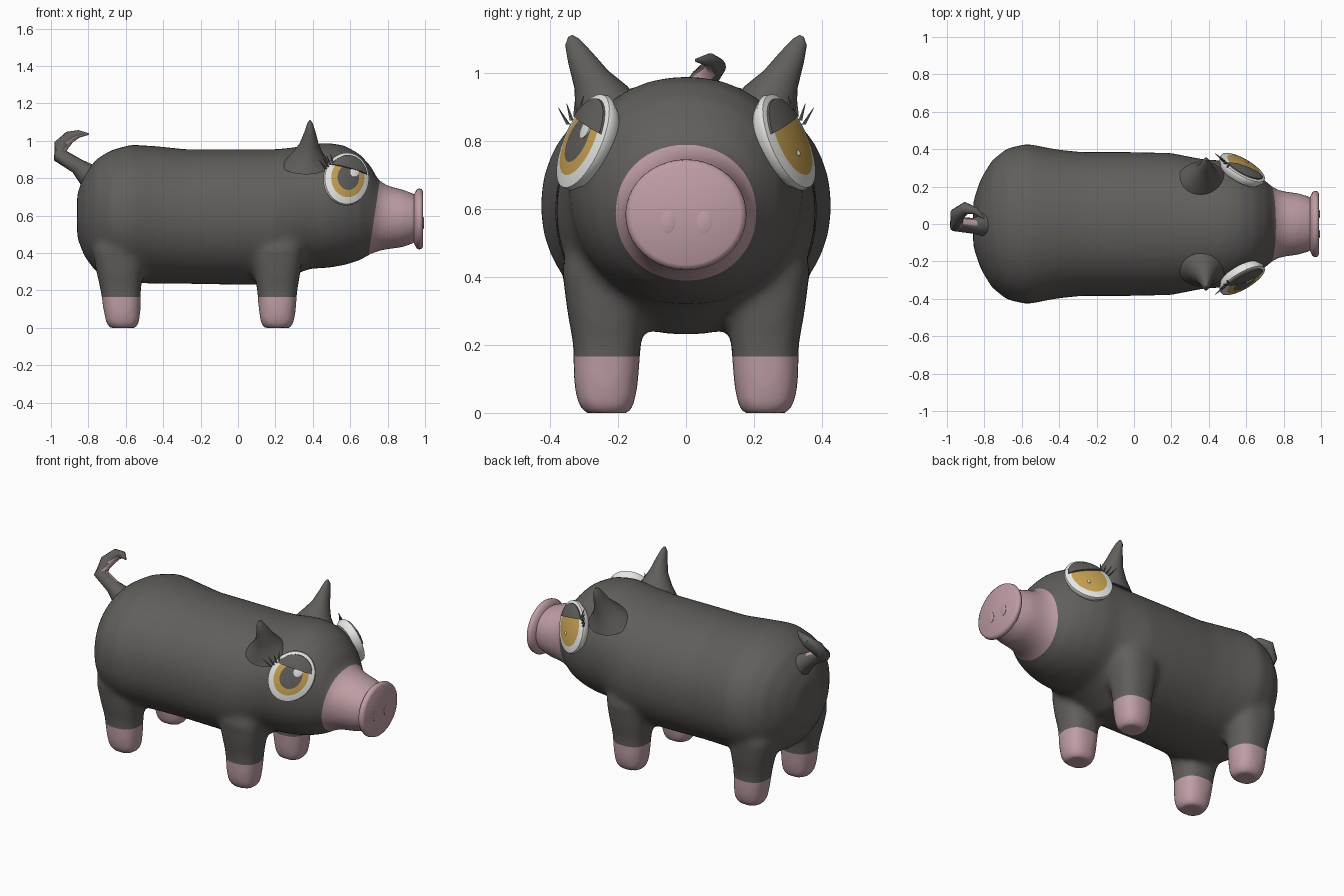
import bpy, bmesh, math
from mathutils import Vector as V

cube = bpy.data.objects.get("Cube")
if cube:
    bpy.data.objects.remove(cube, do_unlink=True)


def material(name, rgb):
    m = bpy.data.materials.new(name)
    m.use_nodes = True
    m.diffuse_color = (*rgb, 1)
    bsdf = m.node_tree.nodes["Principled BSDF"]
    bsdf.inputs["Base Color"].default_value = (*rgb, 1)
    bsdf.inputs["Roughness"].default_value = 0.8
    return m


MATS = [material("charcoal skin", (0.12, 0.113, 0.105)),
        material("pink skin", (0.52, 0.34, 0.37)),
        material("eye white", (0.8, 0.8, 0.78)),
        material("gold iris", (0.58, 0.36, 0.085))]
DARK, PINK, WHITE, GOLD = range(4)


def finish(name, bm, angle=50):
    bmesh.ops.recalc_face_normals(bm, faces=bm.faces[:])
    me = bpy.data.meshes.new(name)
    bm.to_mesh(me)
    bm.free()
    ob = bpy.data.objects.new(name, me)
    bpy.context.collection.objects.link(ob)
    for m in MATS:
        me.materials.append(m)
    bpy.ops.object.select_all(action="DESELECT")
    ob.select_set(True)
    bpy.context.view_layer.objects.active = ob
    bpy.ops.object.shade_smooth_by_angle(angle=math.radians(angle))
    return ob


def loft(bm, rings, mats=(DARK,), n=24, power=2.0):
    """Skin rings of (centre, u, v); one material per band, the last repeats."""
    def bend(t):
        return math.copysign(abs(t) ** (2 / power), t)
    loops = []
    for c, u, v in rings:
        angles = [2 * math.pi * i / n for i in range(n)]
        loops.append([bm.verts.new(V(c) + V(u) * bend(math.cos(a)) + V(v) * bend(math.sin(a)))
                      for a in angles])
    for k, (a, b) in enumerate(zip(loops, loops[1:])):
        for i in range(n):
            j = (i + 1) % n
            f = bm.faces.new((a[i], a[j], b[j], b[i]))
            f.material_index = mats[min(k, len(mats) - 1)]
    bm.faces.new(loops[0]).material_index = mats[0]
    bm.faces.new(loops[-1]).material_index = mats[-1]


# Trunk, head and snout: x, bottom, top, half width
TRUNK = [(-0.86, 0.48, 0.72, 0.12), (-0.82, 0.38, 0.82, 0.24), (-0.76, 0.30, 0.90, 0.34),
         (-0.68, 0.26, 0.95, 0.405), (-0.57, 0.24, 0.98, 0.43), (-0.42, 0.235, 0.97, 0.40),
         (-0.28, 0.235, 0.955, 0.385), (0.0, 0.23, 0.955, 0.385), (0.2, 0.23, 0.955, 0.38),
         (0.3, 0.28, 0.965, 0.36), (0.38, 0.315, 0.98, 0.345), (0.48, 0.32, 0.99, 0.34),
         (0.57, 0.335, 0.975, 0.315), (0.65, 0.36, 0.93, 0.275), (0.71, 0.395, 0.865, 0.225),
         (0.75, 0.41, 0.79, 0.19), (0.8, 0.42, 0.76, 0.175), (0.88, 0.43, 0.74, 0.165),
         (0.96, 0.46, 0.71, 0.14)]
bm = bmesh.new()
loft(bm, [((x, 0, (lo + hi) / 2), (0, w, 0), (0, 0, (hi - lo) / 2)) for x, lo, hi, w in TRUNK],
     n=40, power=2.1)

# Legs: height, radius along x, radius along y, sideways position
LEG = [(-0.008, 0.065, 0.06, 0.23), (0.025, 0.09, 0.085, 0.235), (0.1, 0.1, 0.096, 0.235),
       (0.2, 0.108, 0.1, 0.232), (0.3, 0.125, 0.115, 0.235), (0.42, 0.14, 0.125, 0.24),
       (0.52, 0.1, 0.1, 0.24)]
for x, lean in ((0.21, 0), (-0.615, -0.06)):
    for s in (1, -1):
        loft(bm, [((x + lean * z, s * y, z), (rx, 0, 0), (0, ry, 0)) for z, rx, ry, y in LEG],
             power=2.5)
body = finish("body", bm)

# Fuse trunk and legs into one soft skin
remesh = body.modifiers.new("fuse", "REMESH")
remesh.mode = "VOXEL"
remesh.voxel_size = 0.018
soft = body.modifiers.new("soften", "SMOOTH")
soft.iterations = 10
fused = bpy.data.meshes.new_from_object(body.evaluated_get(bpy.context.evaluated_depsgraph_get()))
bpy.data.objects.remove(body, do_unlink=True)
bm = bmesh.new()
bm.from_mesh(fused)

# Cut clean borders for hooves and snout, then colour by region
hoof_z, snout_at, snout_dir = 0.165, V((0.73, 0, 0.6)), V((1, 0, -0.15))
for co, no in ((V((0, 0, hoof_z)), V((0, 0, 1))), (snout_at, snout_dir)):
    bmesh.ops.bisect_plane(bm, geom=bm.verts[:] + bm.edges[:] + bm.faces[:],
                           plane_co=co, plane_no=no)
for f in bm.faces:
    c = f.calc_center_median()
    f.material_index = PINK if c.z < hoof_z or (c - snout_at).dot(snout_dir) > 0 else DARK
for v in bm.verts:
    v.co.z = max(v.co.z, 0)
finish("body", bm, 80)

# Snout plate with a rounded rim
bm = bmesh.new()
loft(bm, [((x, 0, 0.582), (0, 0.178 * f, 0), (0, 0, 0.163 * f))
          for x, f in ((0.94, 0.8), (0.955, 0.96), (0.968, 1), (0.982, 0.98), (0.99, 0.9))],
     (PINK,), n=40)
finish("snout_plate", bm)

for s, side in ((1, "left"), (-1, "right")):
    # Nostril
    bm = bmesh.new()
    loft(bm, [((x, s * 0.053, 0.56), (0, 0.022 * f, 0), (0, 0, 0.032 * f))
              for x, f in ((0.985, 1), (0.992, 1), (0.994, 0.8))], (PINK,), n=20)
    finish(side + "_nostril", bm, 30)

    # Ear: x, y, z, radius along x, thickness
    bm = bmesh.new()
    loft(bm, [((x, s * y, z), (r, 0, 0), (0, s * t, -0.5 * t)) for x, y, z, r, t in
              ((0.365, 0.235, 0.87, 0.13, 0.1), (0.37, 0.25, 0.925, 0.085, 0.075),
               (0.38, 0.278, 0.98, 0.052, 0.05), (0.385, 0.312, 1.045, 0.03, 0.034),
               (0.385, 0.335, 1.09, 0.015, 0.02), (0.385, 0.34, 1.108, 0.004, 0.006))])
    finish(side + "_ear", bm)

    # Eye frame
    mid, eu, ev = V((0.58, s * 0.298, 0.797)), V((0.12, -0.06 * s, 0)), V((0, -0.052 * s, 0.14))
    en = eu.cross(ev).normalized()
    en *= math.copysign(1, en.y * s)

    def on_eye(u, v, d):
        return mid + eu * u + ev * v + en * d

    def dome(bm, rings, mats, u=0, v=0):
        loft(bm, [(on_eye(u, v, d), eu * f, ev * f) for f, d in rings], mats, n=40)

    # Eyeball with white rim, iris and, on one side, a pupil
    bm = bmesh.new()
    dome(bm, [(0.85, -0.04), (1, -0.01), (0.98, 0.006), (0.86, 0.012), (0.74, 0.017),
              (0.48, 0.024), (0.2, 0.028)],
         (WHITE,) * 4 + (GOLD, DARK if s < 0 else GOLD))
    finish(side + "_eye", bm)

    # Glint
    bm = bmesh.new()
    u, v, r = (0.26, 0.2, 0.19) if s < 0 else (0.1, -0.3, 0.06)
    dome(bm, [(r, 0.022), (r, 0.029), (r * 0.7, 0.031)], (WHITE,), u, v)
    finish(side + "_glint", bm)

    # Drooping upper eyelid
    bm = bmesh.new()
    dome(bm, [(0.88, 0.0), (0.87, 0.018), (0.6, 0.032), (0.2, 0.038)], (DARK,))
    cut = bmesh.ops.bisect_plane(bm, geom=bm.verts[:] + bm.edges[:] + bm.faces[:],
                                 plane_co=on_eye(0, 0.34, 0),
                                 plane_no=ev.normalized() + eu.normalized() * 0.12,
                                 clear_inner=True)
    rim = [e for e in cut["geom_cut"] if isinstance(e, bmesh.types.BMEdge)]
    bmesh.ops.holes_fill(bm, edges=rim)
    finish(side + "_eyelid", bm)

    # Lashes fanning from the rear corner
    bm = bmesh.new()
    for i in range(4):
        root = on_eye(-0.95 + 0.1 * i, 0.34 + 0.08 * i, 0.01)
        tip = root + V((-0.035 + 0.008 * i, s * (0.03 - 0.015 * i), 0.05))
        loft(bm, [(root, (0.007, 0, 0), (0, 0.007, 0)), (tip, (0.001, 0, 0), (0, 0.001, 0))], n=6)
    finish(side + "_lashes", bm)

# Curled tail: position and radius along the path
TAIL = [((-0.77, 0, 0.79), 0.075), ((-0.86, -0.01, 0.865), 0.042), ((-0.95, 0.0, 0.92), 0.042),
        ((-0.945, 0.05, 0.975), 0.04), ((-0.90, 0.085, 1.02), 0.033), ((-0.85, 0.07, 1.037), 0.02),
        ((-0.80, 0.03, 1.036), 0.005)]
points = [V(p) for p, r in TAIL]
rings = []
for i, (p, r) in enumerate(TAIL):
    along = points[min(i + 1, len(points) - 1)] - points[max(i - 1, 0)]
    across = along.cross(V((0, 1, 0))).normalized()
    rings.append((p, across * r, along.cross(across).normalized() * r))
bm = bmesh.new()
loft(bm, rings, n=16)
bmesh.ops.recalc_face_normals(bm, faces=bm.faces[:])
for f in bm.faces:
    c = f.calc_center_median()
    inward = (V((-0.87, 0.03, 0.965)) - c).normalized()
    f.material_index = PINK if c.z > 0.9 and f.normal.dot(inward) > 0.6 else DARK
finish("tail", bm)
